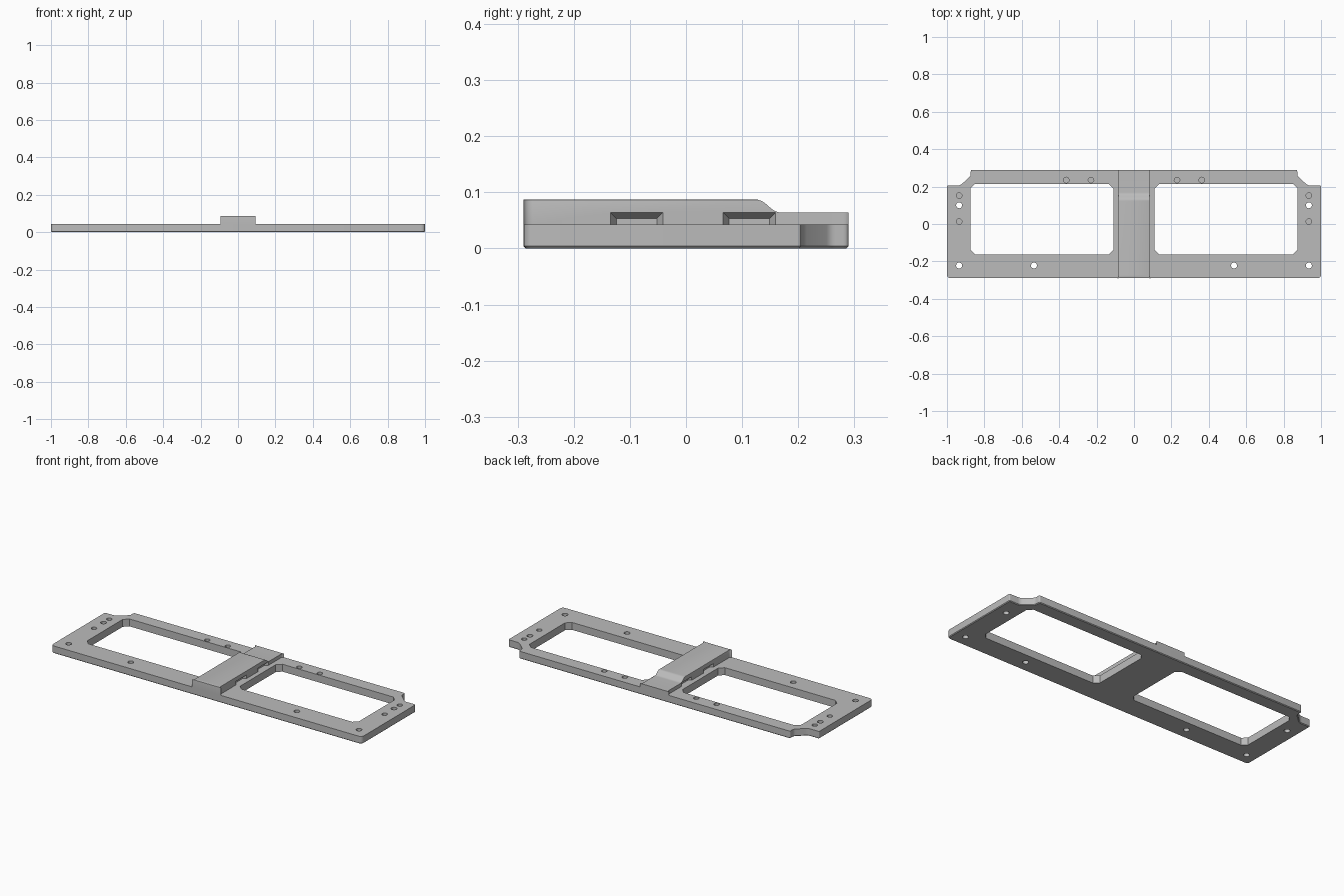
import bpy, bmesh, math
from mathutils import Vector

cube = bpy.data.objects.get("Cube")
if cube:
    bpy.data.objects.remove(cube, do_unlink=True)

PLATE, STEP, TOP = 0.043, 0.064, 0.0875   # heights of the plate and bridge
HALF_Y = 0.29

grey = bpy.data.materials.new("satin grey")
grey.use_nodes = True
grey.diffuse_color = (0.5, 0.5, 0.5, 1)
grey.node_tree.nodes["Principled BSDF"].inputs["Base Color"].default_value = (0.5, 0.5, 0.5, 1)


def loft(name, lower, upper):
    """Closed solid between two matching rings of points."""
    bm = bmesh.new()
    a = [bm.verts.new(p) for p in lower]
    b = [bm.verts.new(p) for p in upper]
    bm.faces.new(a[::-1])
    bm.faces.new(b)
    for i in range(len(a)):
        j = (i + 1) % len(a)
        bm.faces.new((a[i], a[j], b[j], b[i]))
    bmesh.ops.recalc_face_normals(bm, faces=bm.faces)
    return to_object(name, bm)


def to_object(name, bm):
    mesh = bpy.data.meshes.new(name)
    bm.to_mesh(mesh)
    bm.free()
    mesh.materials.append(grey)
    obj = bpy.data.objects.new(name, mesh)
    bpy.context.collection.objects.link(obj)
    return obj


def prism(name, outline, z0, z1):
    return loft(name, [(x, y, z0) for x, y in outline], [(x, y, z1) for x, y in outline])


def rounded(points, steps=4):
    """Round each (x, y, radius) corner with a short curve."""
    out = []
    for i, (x, y, r) in enumerate(points):
        p = Vector((x, y))
        if r == 0:
            out.append(p)
            continue
        before = Vector(points[i - 1][:2]) - p
        after = Vector(points[(i + 1) % len(points)][:2]) - p
        a, b = p + before.normalized() * r, p + after.normalized() * r
        for k in range(steps + 1):
            t = k / steps
            out.append(a * (1 - t) ** 2 + p * (2 * t * (1 - t)) + b * t * t)
    return out


def mirrored(half):
    """Complete an outline that runs up the +x side."""
    return half + [(-p[0], *p[1:]) for p in reversed(half)]


def edge_bevel(obj, z, width, segments):
    """Soften the edges lying at one height."""
    bm = bmesh.new()
    bm.from_mesh(obj.data)
    edges = [e for e in bm.edges if all(abs(v.co.z - z) < 1e-5 for v in e.verts)]
    bmesh.ops.bevel(bm, geom=edges, offset=width, segments=segments, profile=0.5, affect='EDGES')
    bm.to_mesh(obj.data)
    bm.free()


def cut(target, cutters):
    for c in cutters:
        mod = target.modifiers.new(c.name, 'BOOLEAN')
        mod.operation, mod.solver, mod.object = 'DIFFERENCE', 'EXACT', c
    bpy.context.view_layer.update()
    graph = bpy.context.evaluated_depsgraph_get()
    mesh = bpy.data.meshes.new_from_object(target.evaluated_get(graph))
    target.modifiers.clear()
    target.data = mesh
    for c in cutters:
        bpy.data.objects.remove(c, do_unlink=True)


def hole(x, y, radius, z0):
    ring = [(x + radius * math.cos(k * math.tau / 20), y + radius * math.sin(k * math.tau / 20))
            for k in range(20)]
    return prism("hole_cutter", ring, z0, 0.1)


# Base plate with notched rear corners
outline = mirrored([(1, -HALF_Y, 0.022), (1, 0.205, 0.006), (0.93, 0.205, 0.015),
                    (0.873, 0.257, 0.01), (0.873, HALF_Y, 0.01)])
plate = prism("base_plate", rounded(outline), 0, PLATE)
edge_bevel(plate, 0, 0.004, 1)

# Two chamfered windows and the screw holes
cutters = []
x0, x1, y0, y1, c = 0.11, 0.875, -0.163, 0.215, 0.026
for side in (-1, 1):
    window = [(x0 + c, y0), (x1 - c, y0), (x1, y0 + c), (x1, y1 - c),
              (x1 - c, y1), (x0 + c, y1), (x0, y1 - c), (x0, y0 + c)]
    cutters.append(prism("window_cutter", [(side * x, y) for x, y in window], -0.1, 0.1))
    for x, y in ((0.935, -0.222), (0.535, -0.222), (0.935, 0.1)):
        cutters.append(hole(side * x, y, 0.016, -0.1))
    for x, y in ((0.935, 0.152), (0.935, 0.013), (0.23, 0.235), (0.362, 0.235)):
        cutters.append(hole(side * x, y, 0.015, 0.012))
cut(plate, cutters)

# Raised centre bridge, flaring slightly at both ends
w, flare = 0.083, 0.011
end = [(w + flare * (1 - math.sin(a)), HALF_Y - flare * (1 - math.cos(a)) * 1.5)
       for a in (k * math.pi / 8 for k in range(4, -1, -1))]
side_line = [(x, -y) for x, y in reversed(end)] + end
bridge = prism("centre_bridge", mirrored(side_line), PLATE, TOP)
edge_bevel(bridge, TOP, 0.003, 2)

# Lowered rear step with a soft ramp
ramp = rounded([(0.115, 0.2, 0), (0.115, TOP, 0), (0.133, TOP, 0.012),
                (0.16, STEP, 0.01), (0.4, STEP, 0), (0.4, 0.2, 0)])
ramp[1].y = TOP + 0.0001
cutters = [loft("step_cutter", [(-0.2, y, z) for y, z in ramp], [(0.2, y, z) for y, z in ramp])]

# Clip pockets in both sides of the bridge
for side in (-1, 1):
    for y in (-0.088, 0.113):
        def ring(x, half, top):
            return [(side * x, y - half, 0.035), (side * x, y + half, 0.035),
                    (side * x, y + half, top), (side * x, y - half, top)]
        cutters.append(loft("pocket_cutter", ring(0.066, 0.036, 0.053), ring(0.085, 0.048, 0.065)))
cut(bridge, cutters)

# Smooth the rounded corners while keeping edges crisp
for obj in (plate, bridge):
    bpy.ops.object.select_all(action='DESELECT')
    obj.select_set(True)
    bpy.context.view_layer.objects.active = obj
    bpy.ops.object.shade_smooth_by_angle(angle=math.radians(30))
